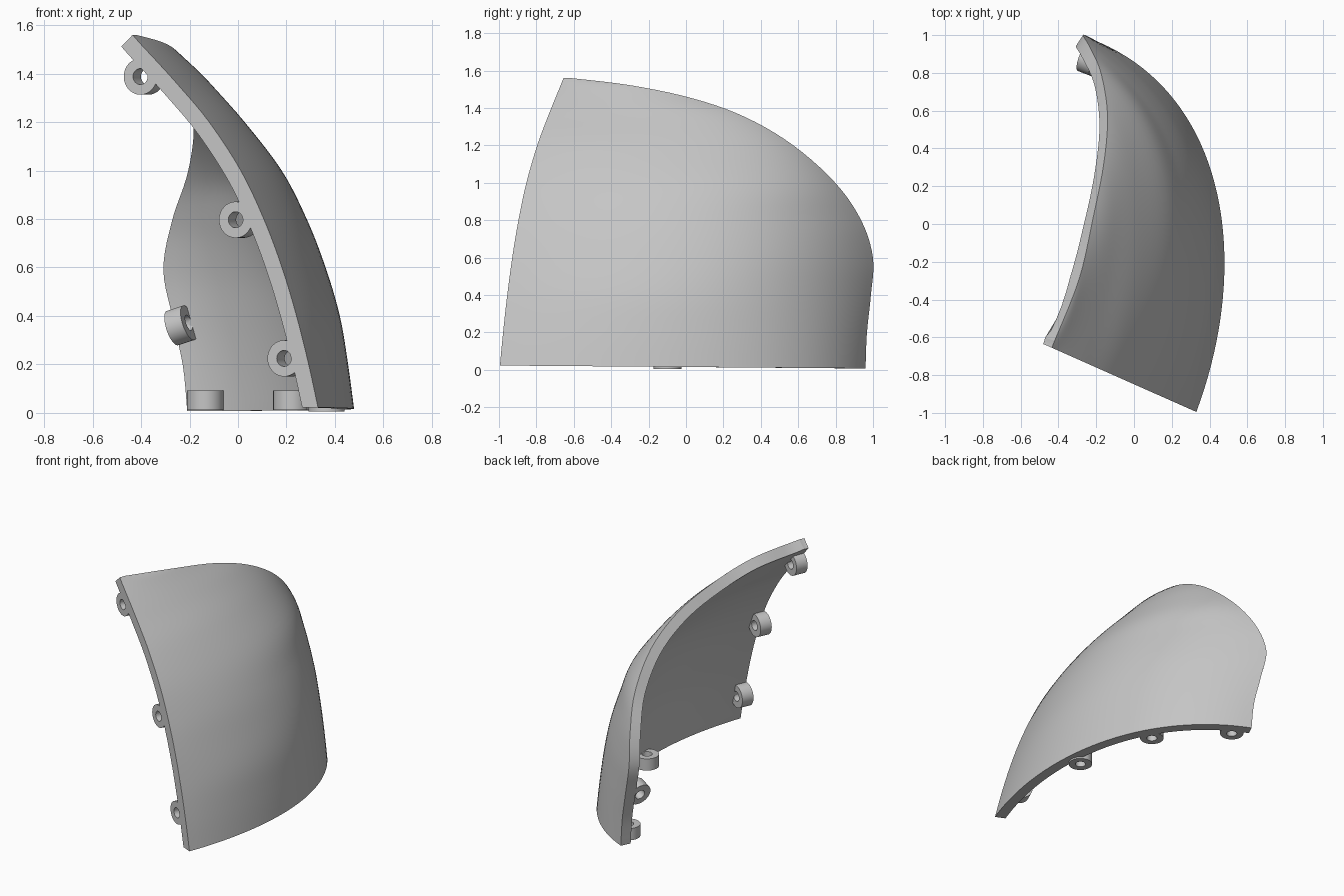
import bpy, bmesh, math
from mathutils import Vector

if "Cube" in bpy.data.objects:
    bpy.data.objects.remove(bpy.data.objects["Cube"], do_unlink=True)

grey = bpy.data.materials.new("plain_grey")
grey.use_nodes = True
grey.diffuse_color = (0.56, 0.56, 0.56, 1)
grey.node_tree.nodes["Principled BSDF"].inputs["Base Color"].default_value = (0.56, 0.56, 0.56, 1)

THICK = 0.07
FRONT_NORMAL = Vector((0.406, 0.914, 0)).normalized()
FRONT_POINT = Vector((0.33, -0.995, 0))


def front_y(x):
    """Depth of the flat front cut at a given x."""
    return FRONT_POINT.y - (x - FRONT_POINT.x) * FRONT_NORMAL.x / FRONT_NORMAL.y


def finish(name, bm):
    bmesh.ops.recalc_face_normals(bm, faces=bm.faces)
    mesh = bpy.data.meshes.new(name)
    bm.to_mesh(mesh)
    bm.free()
    mesh.materials.append(grey)
    obj = bpy.data.objects.new(name, mesh)
    bpy.context.collection.objects.link(obj)
    bpy.ops.object.select_all(action="DESELECT")
    obj.select_set(True)
    bpy.context.view_layer.objects.active = obj
    bpy.ops.object.shade_smooth_by_angle(angle=math.radians(35))


# Horizontal slices of the panel: height, front x, two handles, back end
SLICES = [
    (0.015, 0.33, 0.63, -0.19, 0.485, 0.67, -0.18, 0.96),
    (0.2, 0.29, 0.62, -0.15, 0.45, 0.65, -0.195, 0.967),
    (0.4, 0.24, 0.60, -0.10, 0.41, 0.63, -0.235, 0.988),
    (0.6, 0.18, 0.53, -0.05, 0.37, 0.60, -0.27, 1.0),
    (0.8, 0.105, 0.435, -0.08, 0.30, 0.55, -0.235, 0.938),
    (1.0, 0.01, 0.285, -0.13, 0.23, 0.48, -0.175, 0.80),
    (1.2, -0.12, 0.07, -0.29, 0.09, 0.29, -0.14, 0.575),
    (1.35, -0.245, -0.12, -0.37, -0.05, 0.06, -0.16, 0.32),
    (1.45, -0.335, -0.25, -0.455, -0.18, -0.19, -0.215, 0.04),
    (1.52, -0.40, -0.35, -0.55, -0.308, -0.42, -0.29, -0.29),
    (1.56, -0.435, -0.430, -0.642, -0.425, -0.63, -0.42, -0.618),
]


def blend(a, b, c, d, t):
    """Smooth curve from b to c."""
    return b + 0.5 * t * (c - a + t * (2 * a - 5 * b + 4 * c - d + t * (3 * (b - c) + d - a)))


def slice_at(s):
    last = len(SLICES) - 1
    k = min(int(s), last - 1)
    near = [SLICES[max(0, min(last, k + j))] for j in (-1, 0, 1, 2)]
    return [blend(*column, s - k) for column in zip(*near)]


def slice_points(s, count):
    z, fx, ax, ay, bx, by, ex, ey = slice_at(s)
    ends = [Vector(p) for p in ((fx, front_y(fx)), (ax, ay), (bx, by), (ex, ey))]
    points = []
    for i in range(count + 1):
        t = i / count
        weights = ((1 - t) ** 3, 3 * t * (1 - t) ** 2, 3 * t * t * (1 - t), t ** 3)
        p = sum((w * e for w, e in zip(weights, ends)), Vector((0, 0)))
        points.append(Vector((p.x, p.y, z - 0.008 * p.y * (1 - z / 1.56))))
    return points


# Curved shell panel
ACROSS, STEPS = 40, 5
ROWS = (len(SLICES) - 1) * STEPS


def fill(bm, grid):
    for r in range(ROWS):
        for i in range(ACROSS):
            bm.faces.new((grid[r][i], grid[r][i + 1], grid[r + 1][i + 1], grid[r + 1][i]))


def inner_point(vert, r, i):
    """Point on the inside, keeping the bottom and front cuts flat."""
    normal = vert.normal.copy()
    if r == 0:
        normal.z = 0
    if i == 0:
        normal -= FRONT_NORMAL * normal.dot(FRONT_NORMAL)
    return vert.co - normal.normalized() * THICK


bm = bmesh.new()
skin = [[bm.verts.new(p) for p in slice_points(r / STEPS, ACROSS)] for r in range(ROWS + 1)]
fill(bm, skin)
bm.normal_update()
lining = [[bm.verts.new(inner_point(v, r, i)) for i, v in enumerate(row)] for r, row in enumerate(skin)]
fill(bm, lining)
rims = [(skin[0], lining[0]), (skin[ROWS], lining[ROWS])]
rims += [([row[c] for row in skin], [row[c] for row in lining]) for c in (0, ACROSS)]
for a, b in rims:
    for j in range(len(a) - 1):
        bm.faces.new((a[j], a[j + 1], b[j + 1], b[j]))
finish("shell_panel", bm)


# Ring lugs for fastening, set flush with the rims
def lug(name, face_centre, axis, radius=0.075, hole=0.033, depth=0.08, sides=32):
    bm = bmesh.new()
    turn = Vector(axis).to_track_quat("Z", "Y")
    profile = ((radius, 0), (radius, depth), (hole, depth), (hole, 0))
    rings = []
    for i in range(sides):
        a = math.tau * i / sides
        rings.append([bm.verts.new(Vector(face_centre) + turn @ Vector((d * math.cos(a), d * math.sin(a), h)))
                      for d, h in profile])
    for i in range(sides):
        p, q = rings[i], rings[(i + 1) % sides]
        for j in range(4):
            k = (j + 1) % 4
            bm.faces.new((p[j], q[j], q[k], p[k]))
    finish(name, bm)


for label, x, z in (("upper", -0.403, 1.388), ("middle", -0.01, 0.797), ("lower", 0.19, 0.225)):
    lug("front_lug_" + label, (x, front_y(x), z), FRONT_NORMAL)
for label, x, y, z in (("front", 0.365, -0.10, 0.005), ("middle", 0.22, 0.44, 0.012), ("back", -0.135, 0.815, 0.012)):
    lug("bottom_lug_" + label, (x, y, z), (0, 0, 1))
lug("back_lug", (-0.27, 0.88, 0.35), (0.9, -0.35, 0.3), depth=0.075)
